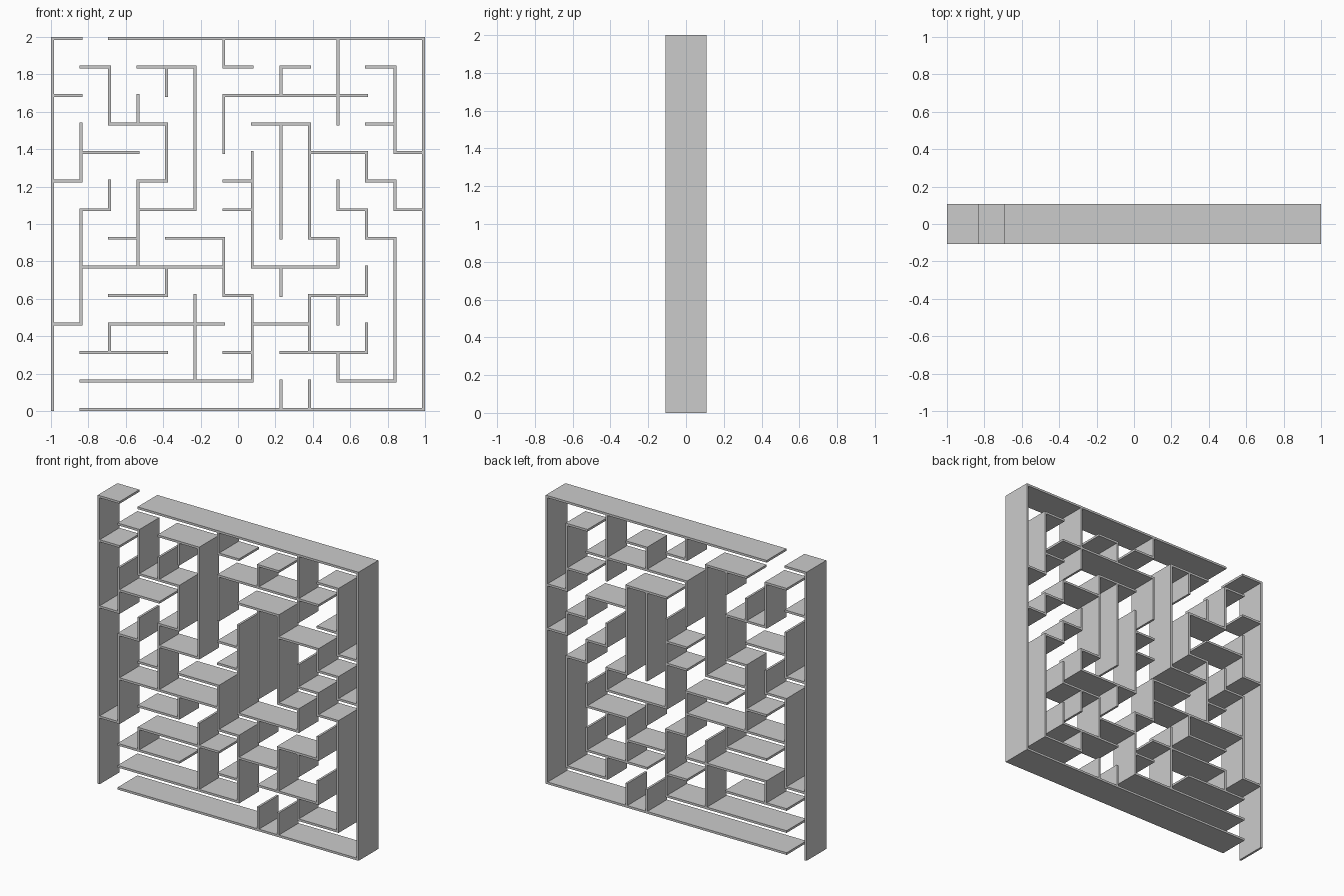
import bpy, bmesh

if "Cube" in bpy.data.objects:
    bpy.data.objects.remove(bpy.data.objects["Cube"])

N = 13                      # cells per side
PITCH = 2 / (N + 0.1)       # cell spacing
T = PITCH * 0.1             # wall thickness
HALF_DEPTH = 0.108

# Horizontal walls: row line (0 = top) -> spans of column lines
H = {0: [(0, 1), (2, 13)],
     1: [(1, 2), (3, 5), (6, 7), (8, 9), (11, 12)],
     2: [(0, 1), (6, 11)],
     3: [(2, 4), (7, 9), (11, 12)],
     4: [(1, 3), (9, 11), (12, 13)],
     5: [(0, 1), (3, 4), (6, 7), (11, 12)],
     6: [(1, 2), (3, 5), (6, 7), (10, 11), (12, 13)],
     7: [(2, 3), (4, 6), (9, 10), (11, 12)],
     8: [(1, 6), (7, 10)],
     9: [(2, 4), (6, 7), (9, 11)],
     10: [(0, 1), (2, 6), (7, 9)],
     11: [(1, 4), (6, 7), (8, 11)],
     12: [(1, 7), (10, 12)],
     13: [(1, 13)]}

# Vertical walls: column line (0 = left) -> spans of row lines
V = {0: [(0, 13)],
     1: [(3, 5), (6, 10)],
     2: [(1, 3), (5, 6), (10, 11)],
     3: [(2, 3), (5, 8)],
     4: [(1, 2), (3, 5), (8, 9)],
     5: [(1, 6), (9, 12)],
     6: [(0, 1), (2, 4), (7, 9)],
     7: [(4, 8), (9, 12)],
     8: [(1, 2), (3, 7), (8, 9), (12, 13)],
     9: [(3, 7), (9, 11), (12, 13)],
     10: [(0, 3), (5, 6), (7, 8), (9, 10), (11, 12)],
     11: [(4, 5), (6, 7), (8, 9), (10, 11)],
     12: [(1, 4), (5, 6), (7, 12)],
     13: [(0, 13)]}

# Fine grid: even indices are wall lines, odd indices are the gaps between
filled = set()
for r, spans in H.items():
    for a, b in spans:
        filled |= {(k, 2 * r) for k in range(2 * a, 2 * b + 1)}
for c, spans in V.items():
    for a, b in spans:
        filled |= {(2 * c, k) for k in range(2 * a, 2 * b + 1)}


def edge(k):
    """Distance of the k-th fine grid edge from the top left corner."""
    return (k // 2) * PITCH + (k % 2) * T


# Wall plan drawn once on the front plane, then extruded to the back
bm = bmesh.new()
verts = {}


def vert(i, j):
    if (i, j) not in verts:
        verts[i, j] = bm.verts.new((edge(i) - 1, -HALF_DEPTH, 2 - edge(j)))
    return verts[i, j]


for i, j in sorted(filled):
    bm.faces.new([vert(i, j), vert(i, j + 1), vert(i + 1, j + 1), vert(i + 1, j)])
ext = bmesh.ops.extrude_face_region(bm, geom=bm.faces[:], use_keep_orig=True)
moved = [g for g in ext["geom"] if isinstance(g, bmesh.types.BMVert)]
bmesh.ops.translate(bm, verts=moved, vec=(0, 2 * HALF_DEPTH, 0))
bmesh.ops.recalc_face_normals(bm, faces=bm.faces[:])

mesh = bpy.data.meshes.new("maze_walls")
bm.to_mesh(mesh)
bm.free()
bpy.context.collection.objects.link(bpy.data.objects.new("maze_walls", mesh))
